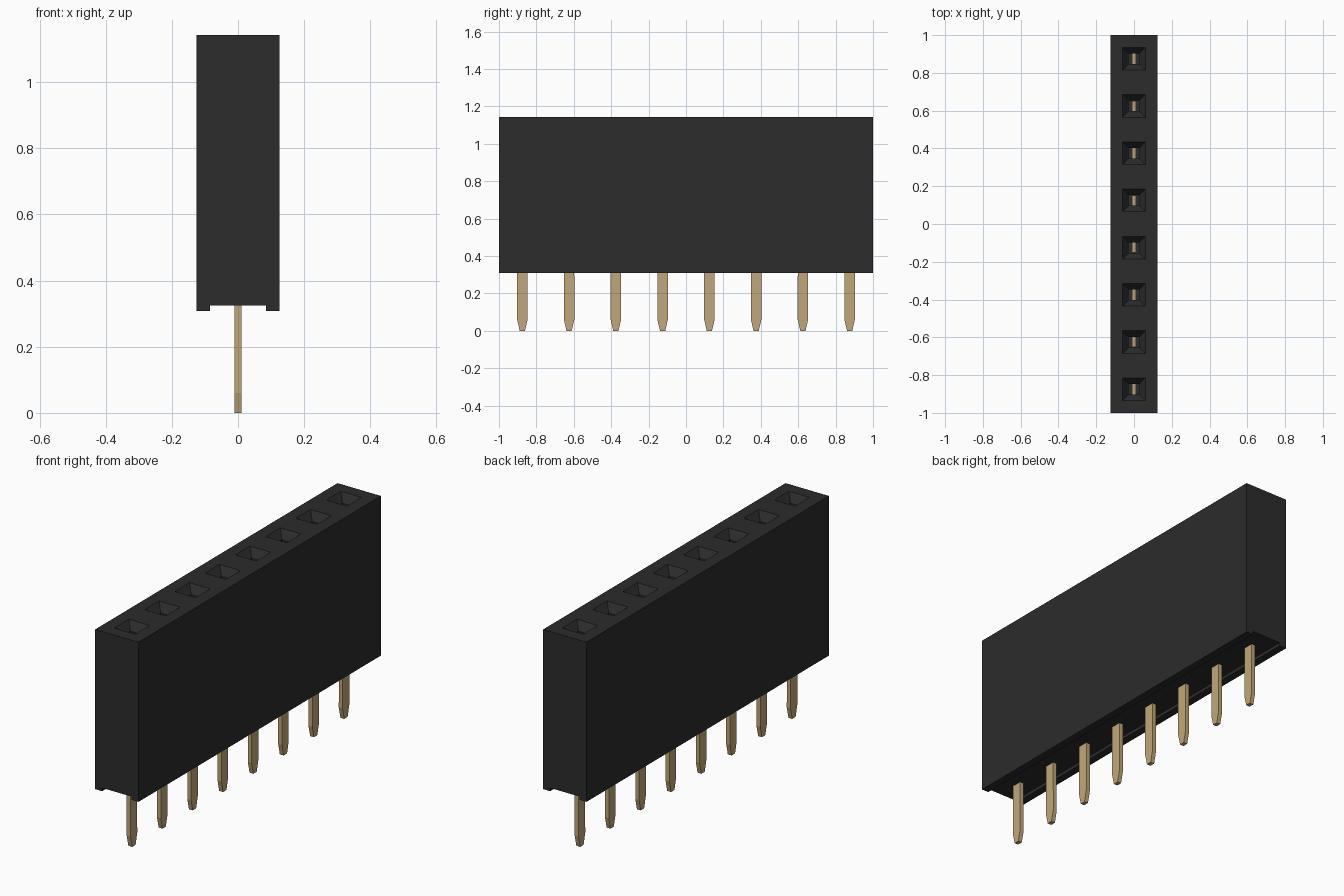
import bpy, bmesh

if "Cube" in bpy.data.objects:
    bpy.data.objects.remove(bpy.data.objects["Cube"])

PITCH, COUNT = 0.25, 8
PIN_YS = [(i - (COUNT - 1) / 2) * PITCH for i in range(COUNT)]


def material(name, color):
    mat = bpy.data.materials.new(name)
    mat.diffuse_color = (*color, 1)
    mat.use_nodes = True
    mat.node_tree.nodes["Principled BSDF"].inputs["Base Color"].default_value = mat.diffuse_color
    return mat


def add_object(name, bm, mat=None):
    bmesh.ops.recalc_face_normals(bm, faces=bm.faces)
    mesh = bpy.data.meshes.new(name)
    bm.to_mesh(mesh)
    bm.free()
    obj = bpy.data.objects.new(name, mesh)
    bpy.context.collection.objects.link(obj)
    if mat:
        mesh.materials.append(mat)
    return obj


def loft_rects(bm, y, sections):
    """Closed solid through stacked rectangles (z, half_x, half_y)."""
    rings = [[bm.verts.new((sx * hx, y + sy * hy, z))
              for sx, sy in ((-1, -1), (1, -1), (1, 1), (-1, 1))]
             for z, hx, hy in sections]
    for a, b in zip(rings, rings[1:]):
        for k in range(4):
            n = (k + 1) % 4
            bm.faces.new((a[k], a[n], b[n], b[k]))
    bm.faces.new(rings[0])
    bm.faces.new(rings[-1])


black = material("black_plastic", (0.025, 0.025, 0.025))
gold = material("gold_plating", (0.53, 0.39, 0.19))

# Housing: end profile with the shallow channel underneath, extruded along y
half = [(0.085, 0.325), (0.085, 0.308), (0.125, 0.308), (0.125, 1.142)]
profile = half + [(-x, z) for x, z in reversed(half)]
bm = bmesh.new()
face = bm.faces.new([bm.verts.new((x, -1, z)) for x, z in profile])
ext = bmesh.ops.extrude_face_region(bm, geom=[face])["geom"]
bmesh.ops.translate(bm, vec=(0, 2, 0),
                    verts=[v for v in ext if isinstance(v, bmesh.types.BMVert)])
if not face.is_valid or len(bm.faces) < len(profile) + 2:
    bm.faces.new([v for v in bm.verts if v.co.y < 0])
housing = add_object("housing", bm, black)

# Sockets: funnel mouths leading into square shafts
bm = bmesh.new()
for y in PIN_YS:
    loft_rects(bm, y, [(0.45, 0.028, 0.028), (1.1, 0.028, 0.028),
                       (1.142, 0.06, 0.06), (1.17, 0.06, 0.06)])
cutter = add_object("socket_cutter", bm, black)
cutter.hide_render = True
mod = housing.modifiers.new("sockets", "BOOLEAN")
mod.operation = "DIFFERENCE"
mod.solver = "EXACT"
mod.object = cutter
bpy.context.view_layer.objects.active = housing
bpy.ops.object.modifier_apply(modifier=mod.name)
bpy.data.objects.remove(cutter)

# Pins: flat blades with chamfered tips, reaching up into the sockets
for i, y in enumerate(PIN_YS):
    bm = bmesh.new()
    loft_rects(bm, y, [(0, 0.011, 0.014), (0.06, 0.011, 0.028),
                       (0.55, 0.011, 0.027)])
    add_object(f"pin_{i + 1}", bm, gold)
